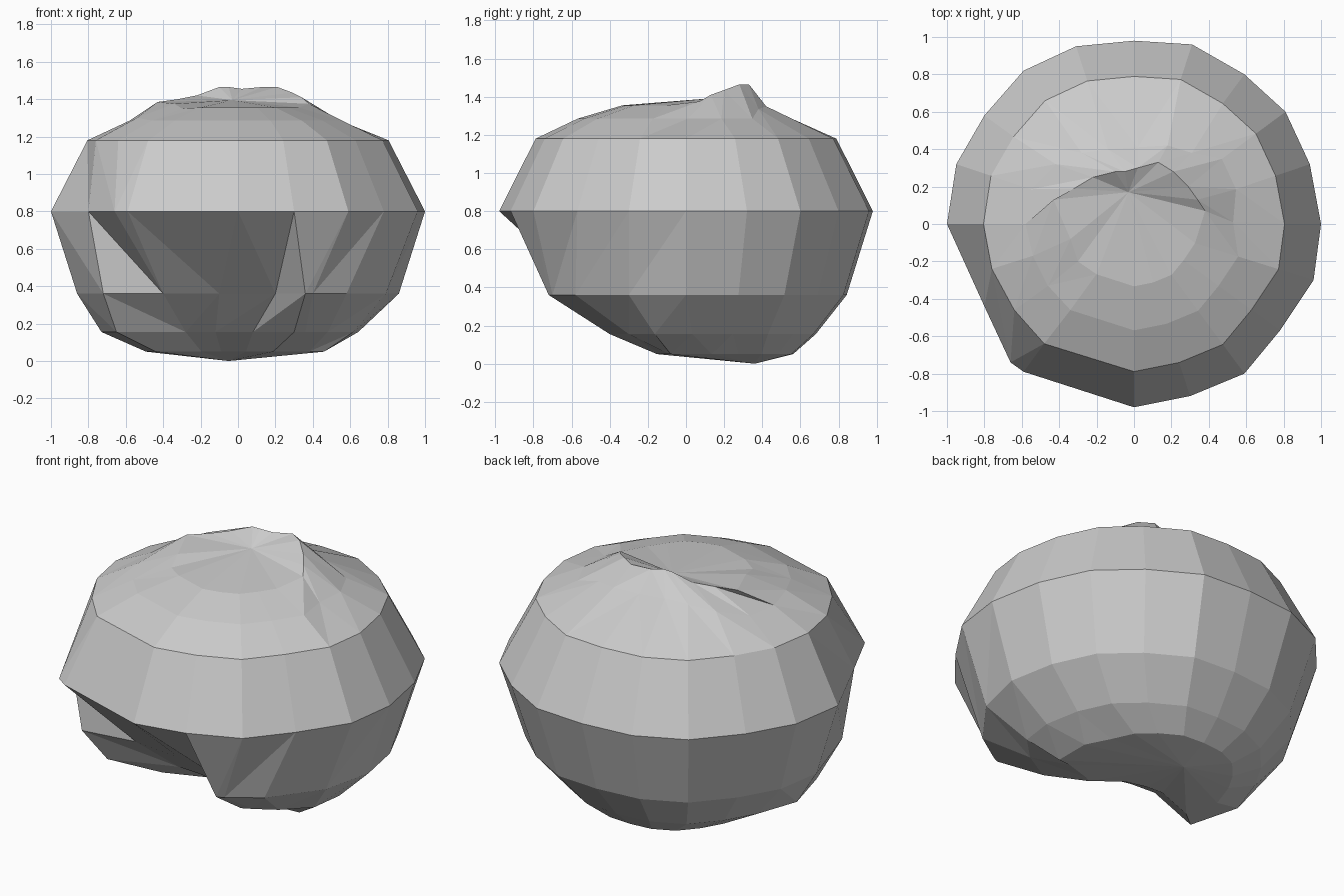
import bpy, bmesh
from mathutils import Vector

cube = bpy.data.objects.get("Cube")
if cube:
    bpy.data.objects.remove(cube, do_unlink=True)

grey = bpy.data.materials.new("plain grey")
grey.use_nodes = True
color = (0.6, 0.6, 0.6, 1)
grey.diffuse_color = color
grey.node_tree.nodes["Principled BSDF"].inputs["Base Color"].default_value = color

# Widest outline, clockwise from the back
rim = [(0, .98), (.31, .96), (.59, .8), (.81, .6), (.94, .32), (1, 0), (.96, -.3),
       (.78, -.57), (.59, -.8), (.3, -.92), (0, -.98), (-.59, -.79), (-.66, -.74),
       (-.8, -.44), (-1, 0), (-.95, .32), (-.8, .58), (-.59, .82), (-.31, .95)]
count = len(rim)


def scaled(factor, z, changes=None, fx=0, fy=0):
    """Shrink the rim about a point, then move chosen points."""
    ring = [Vector((fx + (x - fx) * factor, fy + (y - fy) * factor, z)) for x, y in rim]
    for i, p in (changes or {}).items():
        ring[i] = Vector((*p, z)) if len(p) == 2 else Vector(p)
    return ring


# Lower rings, with the front notch between two lobes
notch = {6: (.79, -.3), 7: (.58, -.58), 8: (.4, -.7), 9: (.36, -.72), 10: (.2, -.5),
         11: (-.1, -.42), 12: (-.4, -.39), 13: (-.72, -.44)}
low_notch = {7: (.48, -.3), 8: (.36, -.37), 9: (.3, -.4), 10: (.08, -.22),
             11: (-.12, -.17), 12: (-.28, -.16), 13: (-.65, -.3), 14: (-.73, 0)}
widest = scaled(1, .8)
lower = scaled(.86, .36, notch)
base = scaled(.66, .155, low_notch, -.05, .1)
focus = Vector((-.03, .33, 0))
sole = [focus + (p - focus) * .66 for p in base]
sole[5].x, sole[6].x, sole[7].x = .46, .46, .38
sole[6].y = -.08
for p in sole:
    p.z = .05

# Upper rings and the crescent ridge on the crown
shoulder = scaled(.805, 1.18, {11: (-.48, -.64), 12: (-.64, -.46), 13: (-.76, -.24)})
crown = scaled(.58, 1.285, {
    0: (.02, .41, 1.35), 1: (.18, .42, 1.35), 2: (.31, .38, 1.335), 5: (.53, .01, 1.285),
    11: (-.34, -.46), 12: (-.46, -.33), 13: (-.54, -.17, 1.3), 16: (-.42, .32, 1.33),
    17: (-.28, .38, 1.355), 18: (-.14, .4, 1.36)})
ridge = scaled(.34, 1.355, {
    0: (.02, .3, 1.455), 1: (.13, .33, 1.465), 2: (.21, .28, 1.465), 3: (.29, .2, 1.435),
    4: (.34, .13, 1.41), 5: (.38, .07, 1.375), 12: (-.3, -.2, 1.35), 13: (-.34, -.08, 1.375),
    14: (-.43, .13, 1.385), 15: (-.32, .19, 1.4), 16: (-.22, .25, 1.42),
    17: (-.1, .28, 1.465), 18: (-.05, .28, 1.465)})

bm = bmesh.new()
loops = [[bm.verts.new(p) for p in ring]
         for ring in (ridge, crown, shoulder, widest, lower, base, sole)]


def join(top, bottom):
    """Bridge two rings, splitting each panel along the notch direction."""
    for i in range(count):
        j = (i + 1) % count
        if i < 12:
            bm.faces.new((top[i], top[j], bottom[j]))
            bm.faces.new((top[i], bottom[j], bottom[i]))
        else:
            bm.faces.new((top[i], top[j], bottom[i]))
            bm.faces.new((top[j], bottom[j], bottom[i]))


def cap(ring, point):
    """Close a ring with a fan."""
    tip = bm.verts.new(point)
    for i in range(count):
        bm.faces.new((ring[i], ring[(i + 1) % count], tip))


for top, bottom in zip(loops, loops[1:]):
    join(top, bottom)
cap(loops[0], (-.03, .17, 1.395))
cap(loops[-1], (-.05, .36, 0))
bmesh.ops.recalc_face_normals(bm, faces=bm.faces)

mesh = bpy.data.meshes.new("rounded_body")
bm.to_mesh(mesh)
bm.free()
mesh.materials.append(grey)
body = bpy.data.objects.new("rounded_body", mesh)
bpy.context.scene.collection.objects.link(body)
